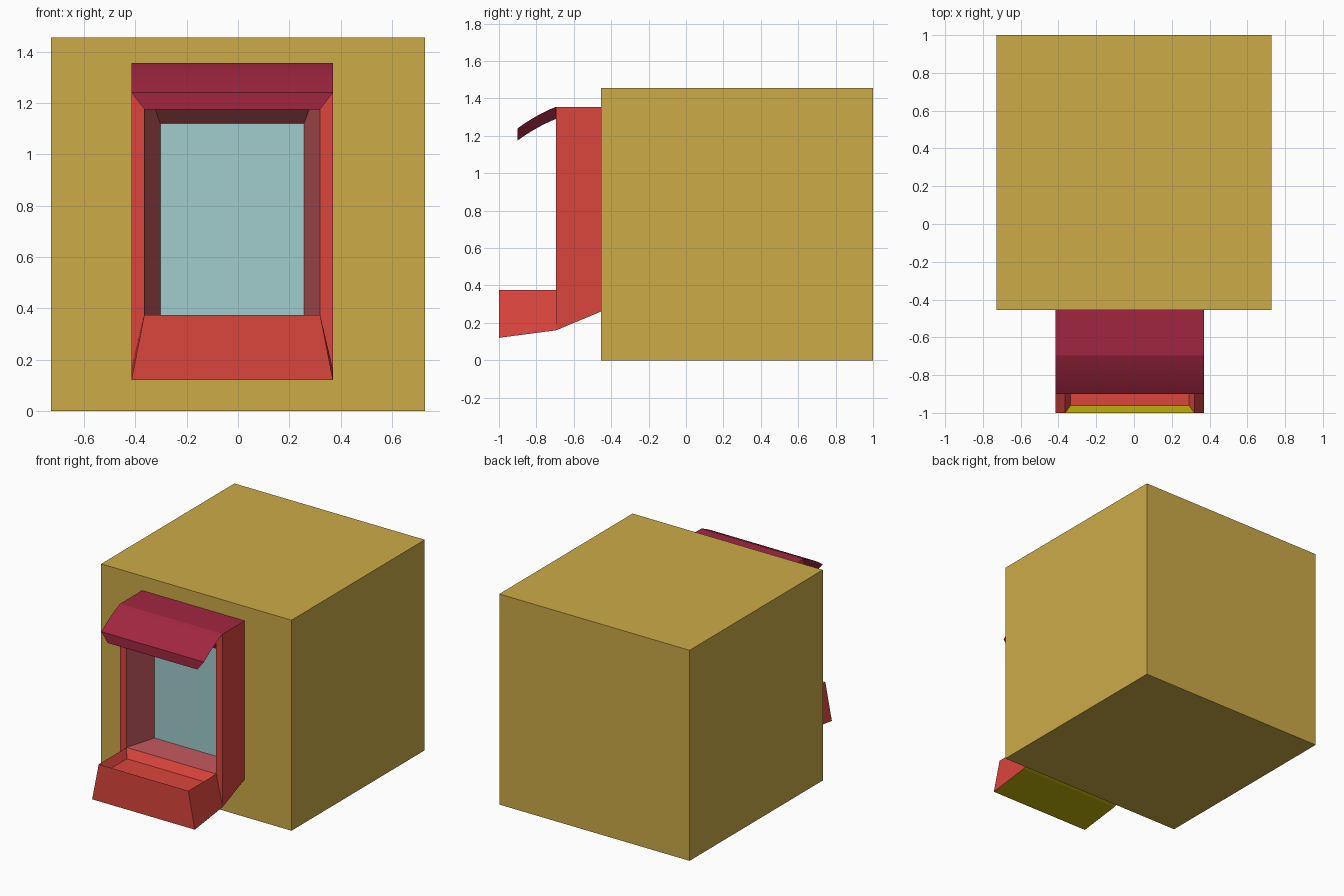
import bpy, bmesh, math

if "Cube" in bpy.data.objects:
    bpy.data.objects.remove(bpy.data.objects["Cube"])

CX = -0.0225                      # window centre line
YW, YF = -0.455, -0.695           # wall plane and frame front plane


def material(name, srgb):
    m = bpy.data.materials.new(name)
    m.diffuse_color = [c / 12.92 if c < 0.04 else ((c + 0.055) / 1.055) ** 2.4 for c in srgb] + [1]
    m.use_nodes = True
    m.node_tree.nodes["Principled BSDF"].inputs["Base Color"].default_value = m.diffuse_color
    return m


WALL = material("ochre_wall", (0.80, 0.67, 0.28))
RED = material("red_frame", (0.86, 0.27, 0.24))
PINK = material("pink_reveal", (0.77, 0.35, 0.37))
CRIMSON = material("crimson_canopy", (0.63, 0.15, 0.25))
OLIVE = material("olive_base", (0.72, 0.66, 0.04))
GLASS = material("pale_glass", (0.63, 0.80, 0.80))


def section(y, hb, zb, ht, zt):
    """Four corners, counter-clockwise as seen from the front."""
    return [(CX - hb, y, zb), (CX + hb, y, zb), (CX + ht, y, zt), (CX - ht, y, zt)]


def tray(h, y0, y1, z):
    """Four horizontal corners, counter-clockwise as seen from above."""
    return [(CX - h, y0, z), (CX + h, y0, z), (CX + h, y1, z), (CX - h, y1, z)]


def build(name, mats, lofts, smooth=False):
    """Each loft: (loops, cap material or None, f(band, side) -> material index or None)."""
    bm = bmesh.new()
    for loops, cap, pick in lofts:
        rings = [[bm.verts.new(p) for p in loop] for loop in loops]
        for band, (a, b) in enumerate(zip(rings, rings[1:])):
            for i in range(4):
                mi = pick(band, i)
                if mi is not None:
                    j = (i + 1) % 4
                    bm.faces.new((a[i], a[j], b[j], b[i])).material_index = mi
        if cap is not None:
            bm.faces.new(rings[-1]).material_index = cap
    bmesh.ops.remove_doubles(bm, verts=bm.verts, dist=1e-5)
    me = bpy.data.meshes.new(name)
    bm.to_mesh(me)
    bm.free()
    for m in mats:
        me.materials.append(m)
    ob = bpy.data.objects.new(name, me)
    bpy.context.collection.objects.link(ob)
    if smooth:
        bpy.context.view_layer.objects.active = ob
        ob.select_set(True)
        bpy.ops.object.shade_smooth_by_angle(angle=math.radians(30))
        ob.select_set(False)
    return ob


# wall block
S = 1.455
bpy.ops.mesh.primitive_cube_add(size=S, location=(0, YW + S / 2, S / 2))
block = bpy.context.object
block.name = "wall_block"
block.data.materials.append(WALL)
block.select_set(False)

# window frame: outer shell, front border, splayed reveal
pane = section(-0.48, 0.28, 0.375, 0.28, 1.12)


def frame_pick(band, side):
    if band == 0:
        return (2, 0, 1, 0)[side]
    if band == 1:                 # border below and above is covered by planter and canopy
        return (None, 0, None, 0)[side]
    return 3


build("window_frame", [RED, CRIMSON, OLIVE, PINK], [(
    [section(YW, 0.3925, 0.26, 0.3925, 1.355),
     section(YF, 0.3925, 0.16, 0.3925, 1.355),
     section(YF, 0.3425, 0.375, 0.3425, 1.29),
     pane], None, frame_pick)])

# glass pane
build("window_glass", [GLASS], [([pane], 0, None)])

# canopy: curved sweep outward and down
curve = []
for k in range(9):
    t = k / 8
    y, z = YF - 0.205 * t, 1.355 - 0.115 * (0.7 * t + 0.3 * t * t)
    curve.append(section(y, 0.3425, z - 0.065, 0.3925, z))
build("canopy", [CRIMSON], [(curve, 0, lambda b, s: 0)], smooth=True)

# planter box: tapered shell plus shallow basin
build("planter_box", [RED, OLIVE], [
    ([section(YF, 0.3925, 0.16, 0.3425, 0.375),
      section(-1, 0.3925, 0.12, 0.3425, 0.375)], 0, lambda b, s: (1, 0, None, 0)[s]),
    ([tray(0.3425, -1, YF, 0.375),
      tray(0.3125, -0.96, -0.735, 0.32)], 0, lambda b, s: 1 if s == 0 else 0)])
